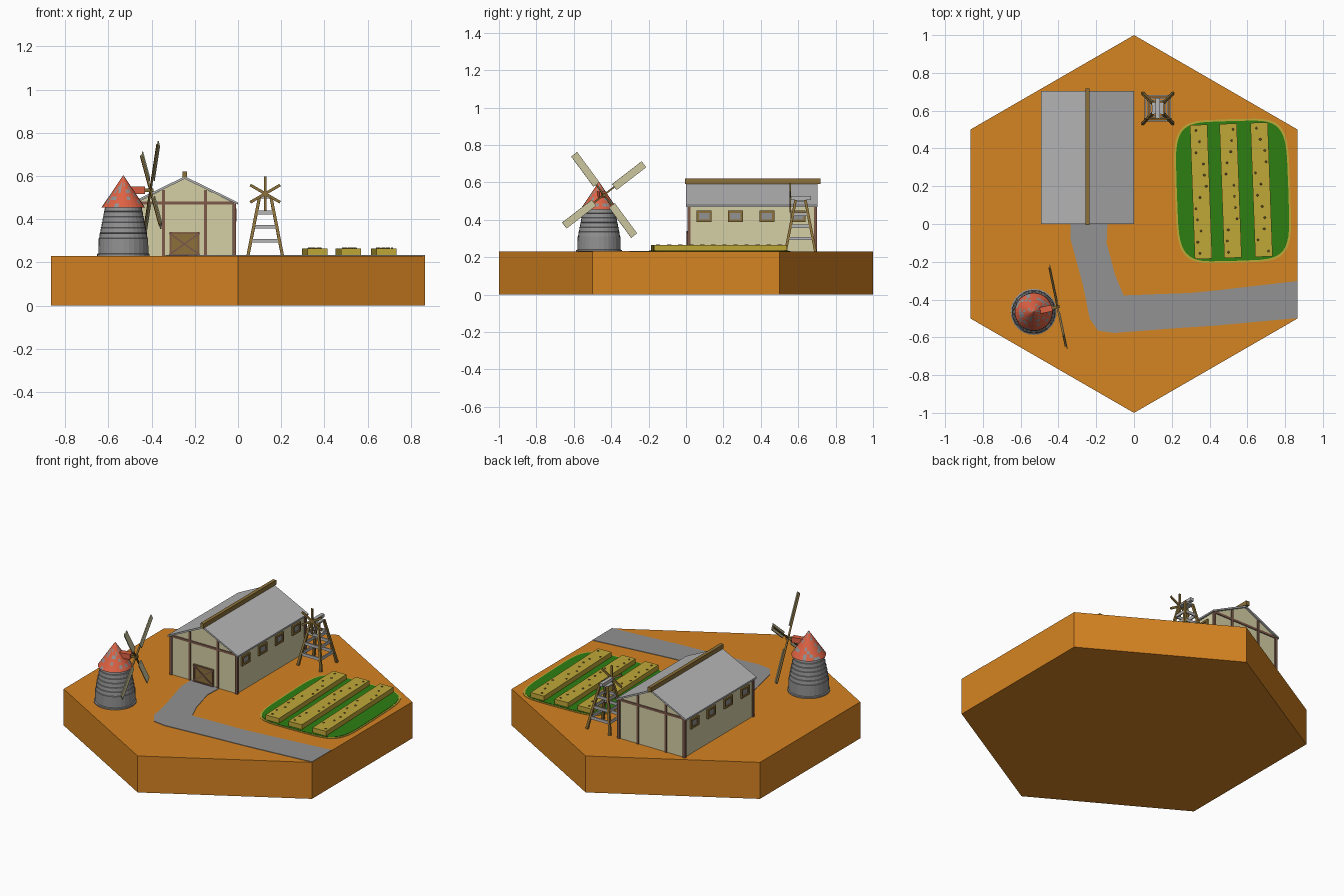
import bpy, bmesh, math, random
from mathutils import Vector, Matrix

if "Cube" in bpy.data.objects:
    bpy.data.objects.remove(bpy.data.objects["Cube"])

random.seed(4)
G = 0.23  # ground level


def material(name, r, g, b):
    def lin(c):
        c /= 255
        return c / 12.92 if c <= 0.04045 else ((c + 0.055) / 1.055) ** 2.4
    m = bpy.data.materials.new(name)
    m.diffuse_color = (lin(r), lin(g), lin(b), 1)
    m.use_nodes = True
    m.node_tree.nodes["Principled BSDF"].inputs["Base Color"].default_value = m.diffuse_color
    return m


EARTH = material("earth orange", 213, 131, 34)
STONE = material("stone grey", 146, 146, 146)
SLATE = material("light grey", 182, 182, 182)
CREAM = material("cream plaster", 213, 208, 166)
TIMBER = material("timber brown", 126, 90, 74)
WOOD = material("olive wood", 140, 113, 58)
STRAW = material("straw yellow", 192, 168, 56)
GREEN = material("grass green", 45, 126, 17)
RED = material("tile red", 222, 98, 68)


def finish(name, bm, *mats):
    bmesh.ops.recalc_face_normals(bm, faces=bm.faces[:])
    me = bpy.data.meshes.new(name)
    bm.to_mesh(me)
    bm.free()
    for m in mats:
        me.materials.append(m)
    ob = bpy.data.objects.new(name, me)
    bpy.context.collection.objects.link(ob)
    return ob


def beam(bm, p1, p2, w, d, side=(1, 0, 0)):
    """Box from p1 to p2, w wide along side and d deep across it."""
    p1, p2 = Vector(p1), Vector(p2)
    z = (p2 - p1).normalized()
    x = Vector(side)
    x = (x - z * x.dot(z)).normalized()
    rot = Matrix((x, z.cross(x), z)).transposed().to_4x4()
    mat = Matrix.Translation((p1 + p2) / 2) @ rot @ Matrix.Diagonal((w, d, (p2 - p1).length, 1))
    bmesh.ops.create_cube(bm, size=1, matrix=mat)


def box(bm, x0, x1, y0, y1, z0, z1):
    beam(bm, ((x0 + x1) / 2, (y0 + y1) / 2, z0), ((x0 + x1) / 2, (y0 + y1) / 2, z1), x1 - x0, y1 - y0)


def prism(bm, pts, offset):
    """Solid from a flat outline pushed along offset."""
    f = bm.faces.new([bm.verts.new(p) for p in pts])
    r = bmesh.ops.extrude_face_region(bm, geom=[f], use_keep_orig=True)
    bmesh.ops.translate(bm, vec=offset, verts=[v for v in r["geom"] if isinstance(v, bmesh.types.BMVert)])


def lathe(bm, profile, n, cx, cy):
    """Rings of n sides from (radius, height) pairs; returns the wall faces."""
    rings = [[bm.verts.new((cx + r * math.cos(math.tau * i / n), cy + r * math.sin(math.tau * i / n), z))
              for i in range(n)] for r, z in profile]
    walls = [bm.faces.new((a[i], a[(i + 1) % n], b[(i + 1) % n], b[i]))
             for a, b in zip(rings, rings[1:]) for i in range(n)]
    bm.faces.new(rings[0])
    bm.faces.new(rings[-1])
    return walls


# Hexagonal ground tile
bm = bmesh.new()
prism(bm, [(math.sin(math.tau * i / 6), math.cos(math.tau * i / 6), 0) for i in range(6)], (0, 0, G))
finish("ground_tile", bm, EARTH)

# Path from the barn door to the tile edge
path = [(-.335, .02), (-.335, -.085), (-.27, -.325), (-.235, -.5), (-.19, -.565), (-.105, -.577),
        (.245, -.55), (.43, -.538), (.865, -.498), (.865, -.302), (.43, -.352), (.3, -.365),
        (-.055, -.378), (-.1, -.27), (-.145, -.1), (-.14, .02)]
bm = bmesh.new()
prism(bm, [(x, y, G - .002) for x, y in path], (0, 0, .005))
finish("path", bm, STONE)

# Field: straw rim below, green patch above
for name, grow, top, mat in (("field_rim", .01, .003, STRAW), ("field_grass", 0, .005, GREEN)):
    pts = []
    for i in range(48):
        c, s = math.cos(math.tau * i / 48), math.sin(math.tau * i / 48)
        y = math.copysign(abs(s) ** .4, s) * (.37 + grow)
        x = math.copysign(abs(c) ** .4, c) * (.295 + grow)
        pts.append((.522 + x - .035 * y, .175 + y + .03 * x, G - .002))
    bm = bmesh.new()
    prism(bm, pts, (0, 0, top + .002))
    finish(name, bm, mat)

# Crop beds with small tufts
beds, tufts = bmesh.new(), bmesh.new()
for k, x in enumerate((.342, .498, .662)):
    y0, y1 = -.185 + .006 * k, .525 + .006 * k
    a, b = Vector((x + .026, y0, .248)), Vector((x, y1, .248))
    beam(beds, a, b, .092, .034)
    for i in range(12):
        p = a.lerp(b, (i + .5) / 12) + Vector((random.uniform(-.034, .034), 0, .017))
        bmesh.ops.create_cone(tufts, cap_ends=True, segments=6, radius1=.009, radius2=.004,
                              depth=.008, matrix=Matrix.Translation(p))
finish("crop_beds", beds, STRAW)
finish("crop_tufts", tufts, WOOD)

# Barn walls
X0, X1, XM, Y0, Y1 = -.475, -.018, -.2465, .015, .692
bm = bmesh.new()
prism(bm, [(X0, Y0, G), (X1, Y0, G), (X1, Y0, .474), (XM, Y0, .588), (X0, Y0, .474)], (0, Y1 - Y0, 0))
finish("barn_walls", bm, CREAM)

# Barn roof and ridge beam
bm = bmesh.new()
prism(bm, [(-.492, 0, .468), (XM, 0, .586), (-.001, 0, .468), (-.001, 0, .478), (XM, 0, .598),
           (-.492, 0, .478)], (0, .703, 0))
finish("barn_roof", bm, SLATE)
bm = bmesh.new()
box(bm, XM - .011, XM + .011, -.006, .718, .592, .62)
finish("barn_ridge_beam", bm, WOOD)

# Barn timber frame on both gables
bm = bmesh.new()
for y in (Y0, Y1):
    for x in (X0, X1):
        box(bm, x - .008, x + .008, y - .008, y + .008, G, .472)
    for x in (-.345, -.15):
        box(bm, x - .007, x + .007, y - .006, y + .006, G, .536)
    box(bm, X0, X1, y - .005, y + .005, .467, .481)
finish("barn_timbers", bm, TIMBER)

# Barn door with crossed planks
bm = bmesh.new()
box(bm, -.318, -.178, Y0 - .006, Y0 + .002, G, .34)
finish("barn_door", bm, WOOD)
bm = bmesh.new()
y = Y0 - .007
for a, b in (((-.318, .235), (-.178, .335)), ((-.318, .335), (-.178, .235)), ((-.312, G), (-.312, .34)),
             ((-.184, G), (-.184, .34)), ((-.318, .335), (-.178, .335)), ((-.318, .235), (-.178, .235))):
    beam(bm, (a[0], y, a[1]), (b[0], y, b[1]), .008, .008, (0, 1, 0))
finish("barn_door_planks", bm, TIMBER)

# Barn windows on both long sides
frames, panes = bmesh.new(), bmesh.new()
for x in (X0, X1):
    for y in (.097, .264, .432, .6):
        for z in (.395, .443):
            box(frames, x - .01, x + .01, y - .04, y + .04, z - .006, z + .006)
        for dy in (-.034, .034):
            box(frames, x - .01, x + .01, y + dy - .006, y + dy + .006, .395, .443)
        box(panes, x - .004, x + .004, y - .032, y + .032, .396, .442)
finish("barn_window_frames", frames, WOOD)
finish("barn_window_panes", panes, STONE)

# Windmill tower with stone courses
MX, MY = -.531, -.465
prof = [(.122, G - .005), (.122, .238), (.116, .241), (.115, .31)]
for i in range(6):
    r, z = .115 - .0048 * i, .31 + .025 * i
    prof += [(r - .003, z + .002), (r - .0065, z + .024), (r - .0035, z + .025)]
bm = bmesh.new()
lathe(bm, prof, 28, MX, MY)
finish("mill_tower", bm, STONE)

# Windmill cap: red tiles with some worn grey ones
bm = bmesh.new()
walls = lathe(bm, [(.099 * (1 - t / 9) + .001, .455 + .148 * t / 9) for t in range(10)], 28, MX, MY)
for f in walls:
    f.material_index = int(random.random() < .2)
finish("mill_cap", bm, RED, STONE)

# Windmill shaft, hub and sails, facing along N
N = Vector((.979, .204, 0))
U = Vector((-.204, .979, 0))
Z = Vector((0, 0, 1))
axis = Vector((MX, MY, .533))
bm = bmesh.new()
beam(bm, axis, axis + N * .1, .034, .034, U)
finish("mill_shaft_housing", bm, RED)
hub = axis + N * .132
arms, sails = bmesh.new(), bmesh.new()
beam(arms, axis + N * .09, hub + N * .008, .016, .016, U)
for i in range(4):
    a = math.radians(37 + 90 * i)
    d = U * math.cos(a) + Z * math.sin(a)
    beam(arms, hub - N * .004, hub + d * .265 - N * .004, .009, .008, N)
    beam(sails, hub + d * .07 + N * .002, hub + d * .272 + N * .002, .005, .04, N)
finish("mill_sail_arms", arms, WOOD)
finish("mill_sails", sails, CREAM)

# Wind pump: splayed legs, rungs, head and fan
PX, PY = .126, .612
half = lambda z: .08 - .055 * (z - G) / .28
legs, rungs = bmesh.new(), bmesh.new()
for sx in (-1, 1):
    for sy in (-1, 1):
        beam(legs, (PX + sx * half(G), PY + sy * half(G), G),
             (PX + sx * half(.505), PY + sy * half(.505), .505), .014, .014)
for z in (.3, .365, .43):
    h = half(z)
    for s in (-1, 1):
        box(rungs, PX - h, PX + h, PY + s * h - .004, PY + s * h + .004, z - .009, z + .009)
        box(rungs, PX + s * h - .004, PX + s * h + .004, PY - h, PY + h, z - .009, z + .009)
box(rungs, PX - .03, PX + .03, PY - .03, PY + .03, .496, .506)
box(rungs, PX - .011, PX + .011, .555, .667, .506, .526)
finish("pump_legs", legs, WOOD)
finish("pump_rungs_and_head", rungs, SLATE)
bm = bmesh.new()
c = Vector((PX, .558, .518))
for i in range(6):
    a = math.radians(30 + 60 * i)
    beam(bm, c, c + Vector((math.cos(a), 0, math.sin(a))) * .08, .007, .013, (0, 1, 0))
finish("pump_fan", bm, WOOD)
